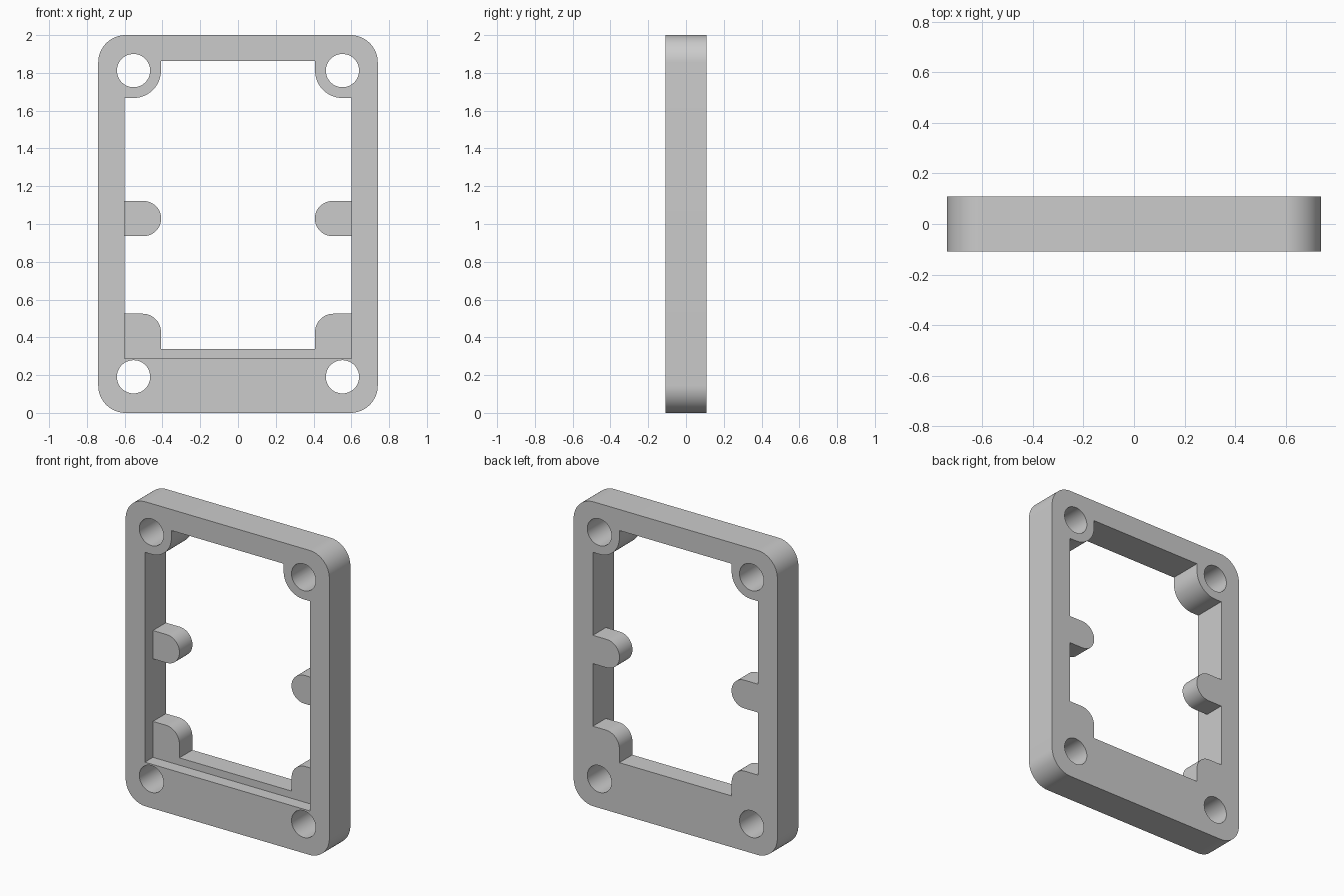
import bpy
import bmesh
from math import cos, sin, radians

if "Cube" in bpy.data.objects:
    bpy.data.objects.remove(bpy.data.objects["Cube"])

HALF_W, HEIGHT, HALF_D = 0.74, 2.0, 0.109   # outer frame
INNER_X, INNER_TOP = 0.6, 1.862             # opening
HOLE_X, HOLE_R, BOSS_R = 0.553, 0.088, 0.145
RECESS_Y = -0.026                           # front face of tabs and ledge

grey = bpy.data.materials.new("plain grey")
grey.use_nodes = True
colour = (0.6, 0.6, 0.6, 1)
grey.diffuse_color = colour
grey.node_tree.nodes["Principled BSDF"].inputs["Base Color"].default_value = colour


def arc(cx, cz, r, start, end, steps=16):
    angles = [radians(start + (end - start) * i / steps) for i in range(steps + 1)]
    return [(cx + r * cos(a), cz + r * sin(a)) for a in angles]


def mirrored(half):
    """Close a right-hand half outline with its mirror image."""
    return half + [(-x, z) for x, z in reversed(half)]


def prism(name, outline, y0, y1):
    bm = bmesh.new()
    face = bm.faces.new([bm.verts.new((x, y0, z)) for x, z in outline])
    extruded = bmesh.ops.extrude_face_region(bm, geom=[face])["geom"]
    verts = [v for v in extruded if isinstance(v, bmesh.types.BMVert)]
    bmesh.ops.translate(bm, verts=verts, vec=(0, y1 - y0, 0))
    bmesh.ops.recalc_face_normals(bm, faces=bm.faces)
    mesh = bpy.data.meshes.new(name)
    bm.to_mesh(mesh)
    bm.free()
    obj = bpy.data.objects.new(name, mesh)
    bpy.context.collection.objects.link(obj)
    return obj


def cut(target, cutter):
    cutter.hide_render = True
    mod = target.modifiers.new("cut", "BOOLEAN")
    mod.operation, mod.solver, mod.object = "DIFFERENCE", "EXACT", cutter
    bpy.context.view_layer.objects.active = target
    bpy.ops.object.modifier_apply(modifier=mod.name)
    bpy.data.objects.remove(cutter)


# Solid plate with rounded corners
r = 0.145
plate = mirrored(arc(HALF_W - r, r, r, -90, 0) + arc(HALF_W - r, HEIGHT - r, r, 0, 90))
frame = prism("frame", plate, -HALF_D, HALF_D)
frame.data.materials.append(grey)

# Upper part of both openings, curving around the top screw bosses
top = arc(HOLE_X, 1.812, BOSS_R, 270, 180) + [(HOLE_X - BOSS_R, INNER_TOP)]
top = [(INNER_X, 1.667)] + top

# Front pocket
pocket = mirrored([(INNER_X, 0.289)] + top)
cut(frame, prism("pocket_cutter", pocket, -0.3, RECESS_Y))

# Through opening, leaving the ledge, lower corner lugs and side tabs
lugs = [(0.408, 0.337)] + arc(0.505, 0.428, 0.097, 180, 90) + [(INNER_X, 0.525)]
tabs = [(INNER_X, 0.936)] + arc(0.5, 1.029, 0.093, 270, 90, 24) + [(INNER_X, 1.122)]
cut(frame, prism("opening_cutter", mirrored(lugs + tabs + top), -0.3, 0.3))

# Screw holes
for x in (-HOLE_X, HOLE_X):
    for z in (0.191, 1.812):
        cut(frame, prism("hole_cutter", arc(x, z, HOLE_R, 0, 352.5, 47), -0.3, 0.3))

# Smooth the curved walls, keep edges sharp
bpy.ops.object.select_all(action="DESELECT")
frame.select_set(True)
bpy.context.view_layer.objects.active = frame
bpy.ops.object.shade_smooth_by_angle(angle=radians(30))
